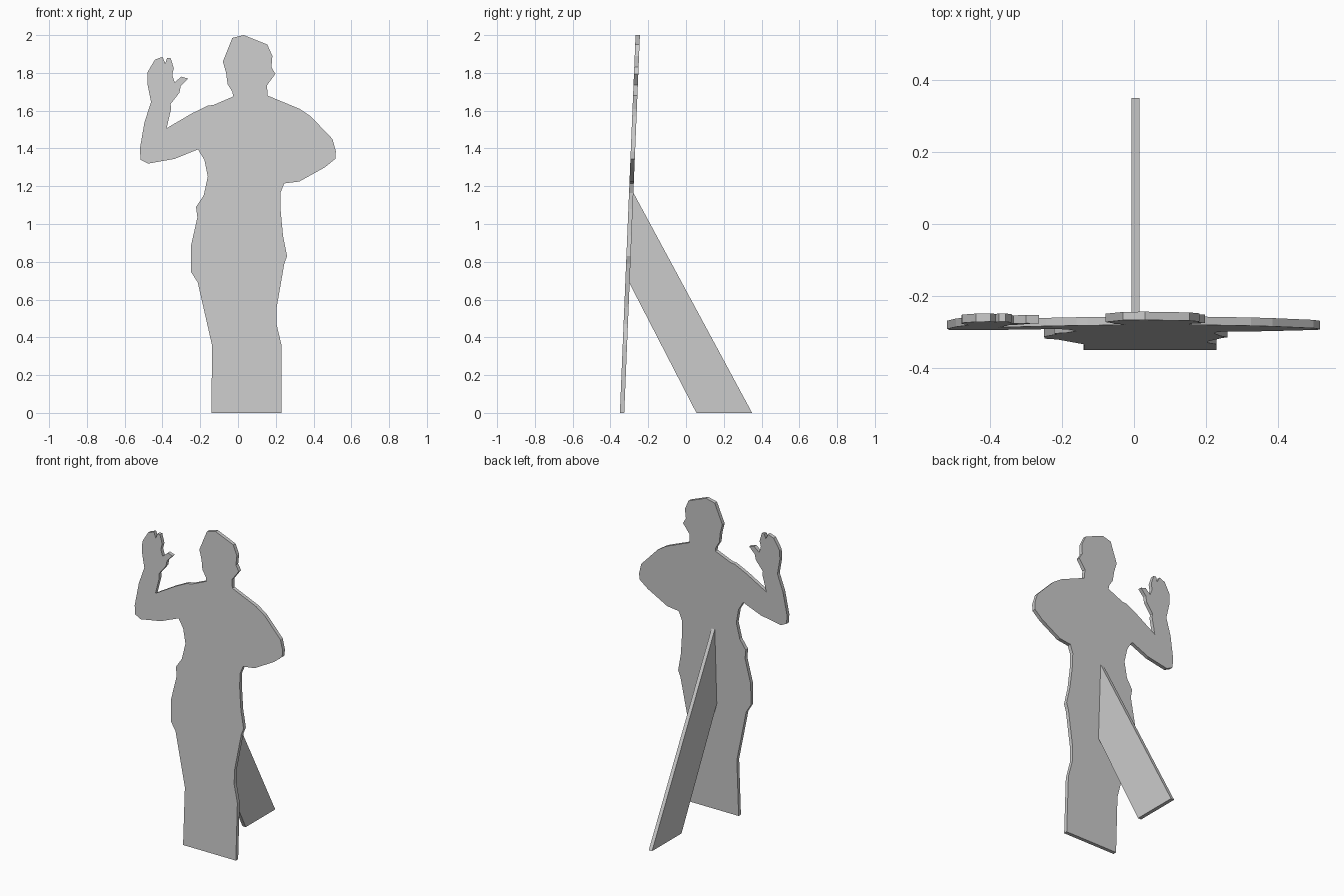
import bpy, bmesh

THICK = 0.023            # board thickness
LEAN = 0.0415            # backward lean per unit of height
FRONT_Y = -0.35

# Outline of the waving figure (x, z), clockwise from the lower left corner
outline = [
    (-.14, 0), (-.138, .36), (-.213, .69), (-.248, .745), (-.25, .88),
    (-.215, 1.035), (-.222, 1.09), (-.182, 1.15), (-.16, 1.25), (-.178, 1.34),
    (-.212, 1.395),
    # raised arm and hand
    (-.335, 1.345), (-.475, 1.32), (-.515, 1.34), (-.52, 1.395), (-.495, 1.54),
    (-.46, 1.645), (-.48, 1.745), (-.478, 1.805), (-.44, 1.87), (-.4, 1.885),
    (-.385, 1.85), (-.375, 1.88), (-.357, 1.88), (-.34, 1.825), (-.348, 1.79),
    (-.335, 1.75), (-.3, 1.78), (-.265, 1.77), (-.303, 1.73), (-.31, 1.695),
    (-.357, 1.635), (-.354, 1.61), (-.378, 1.507), (-.245, 1.585), (-.16, 1.627),
    (-.13, 1.63),
    # head
    (-.025, 1.675), (-.03, 1.70), (-.055, 1.74), (-.063, 1.80), (-.08, 1.86),
    (-.03, 1.985), (.03, 2), (.155, 1.95), (.182, 1.89), (.177, 1.83),
    (.198, 1.795), (.154, 1.735), (.156, 1.68),
    # bent arm
    (.325, 1.61), (.385, 1.57), (.5, 1.45), (.518, 1.385), (.515, 1.345),
    (.46, 1.30), (.325, 1.225), (.245, 1.215), (.225, 1.165),
    # hip and leg
    (.225, 1.08), (.238, .94), (.26, .83), (.245, .79), (.205, .56),
    (.204, .47), (.23, .36), (.23, 0),
]


def board(name, points, offset):
    """Extrude a flat 3D polygon by an offset vector."""
    bm = bmesh.new()
    face = bm.faces.new([bm.verts.new(p) for p in points])
    result = bmesh.ops.extrude_face_region(bm, geom=[face], use_keep_orig=True)
    moved = [g for g in result["geom"] if isinstance(g, bmesh.types.BMVert)]
    bmesh.ops.translate(bm, verts=moved, vec=offset)
    bmesh.ops.triangulate(bm, faces=[f for f in bm.faces if len(f.verts) > 4])
    bmesh.ops.recalc_face_normals(bm, faces=bm.faces)
    mesh = bpy.data.meshes.new(name)
    bm.to_mesh(mesh)
    bm.free()
    obj = bpy.data.objects.new(name, mesh)
    bpy.context.collection.objects.link(obj)
    return obj


# Leaning cutout figure
board("figure_cutout", [(x, FRONT_Y + LEAN * z, z) for x, z in outline], (0, THICK, 0))

# Rear brace that props it up
brace = [(.055, 0), (.35, 0), (-.281, 1.17), (-.301, .69)]
board("rear_brace", [(-.007, y, z) for y, z in brace], (THICK, 0, 0))
